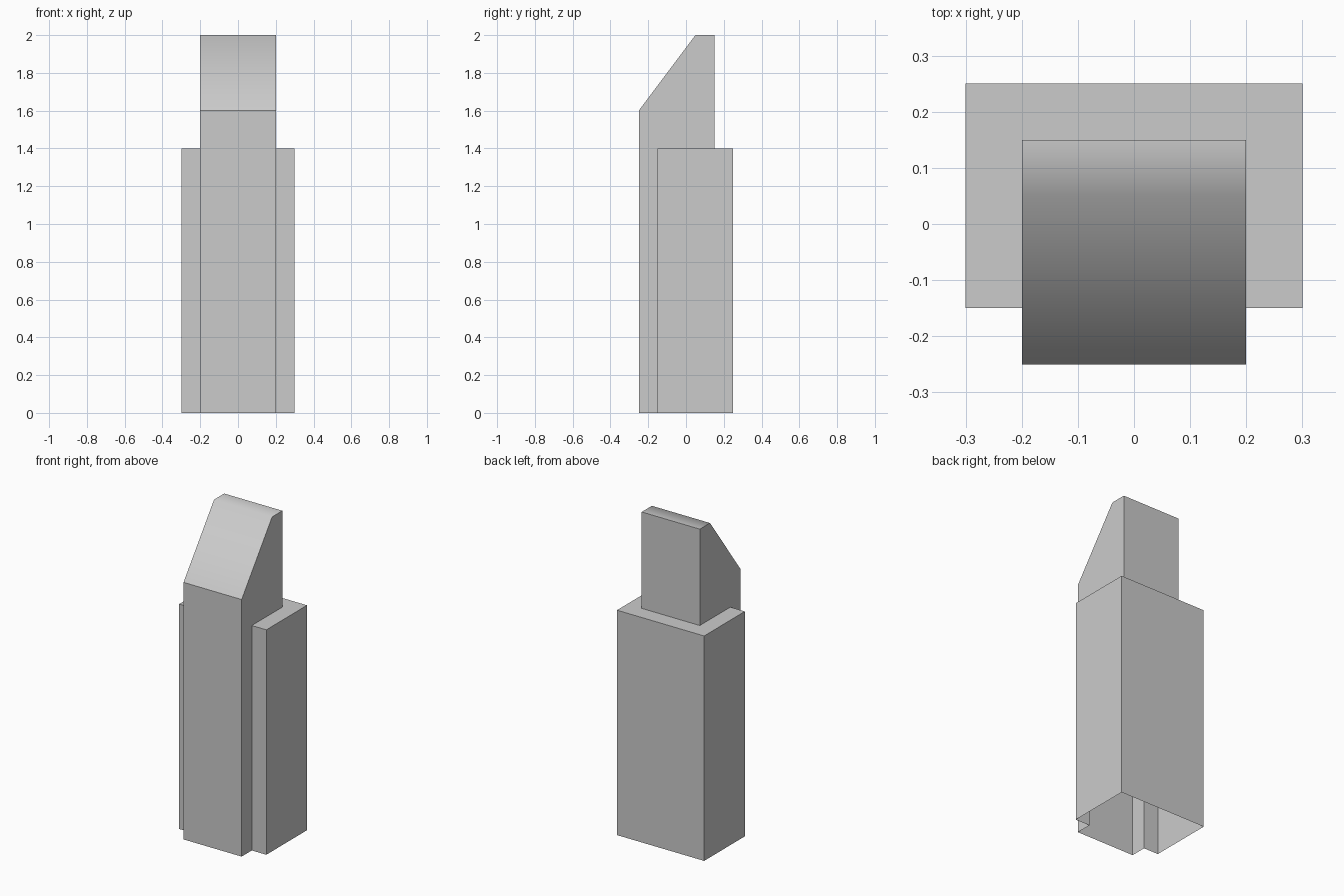
import bpy
import bmesh

if "Cube" in bpy.data.objects:
    bpy.data.objects.remove(bpy.data.objects["Cube"])


def make_object(name, bm):
    mesh = bpy.data.meshes.new(name)
    bm.to_mesh(mesh)
    bm.free()
    obj = bpy.data.objects.new(name, mesh)
    bpy.context.collection.objects.link(obj)
    return obj


# Rear housing: U-shaped ledge with outer walls, open underneath
outline = [(0.2, -0.15), (0.3, -0.15), (0.3, 0.25), (-0.3, 0.25),
           (-0.3, -0.15), (-0.2, -0.15), (-0.2, 0.15), (0.2, 0.15)]
bm = bmesh.new()
top = [bm.verts.new((x, y, 1.4)) for x, y in outline]
base = [bm.verts.new((x, y, 0)) for x, y in outline[:6]]
bm.faces.new(top)
for a in range(5):
    bm.faces.new((base[a], base[a + 1], top[a + 1], top[a]))
make_object("rear_housing", bm)

# Front tower: side profile (y, z) swept across x, only the exposed sides closed
profile = [(-0.25, 0), (-0.15, 0), (-0.15, 1.4), (0.15, 1.4),
           (0.15, 2), (0.05, 2), (-0.25, 1.6)]
bm = bmesh.new()
right = [bm.verts.new((0.2, y, z)) for y, z in profile]
left = [bm.verts.new((-0.2, y, z)) for y, z in profile]
bm.faces.new(right)
bm.faces.new(left[::-1])
back, roof, slope, front = [
    bm.faces.new((right[a], left[a], left[(a + 1) % 7], right[(a + 1) % 7]))
    for a in range(3, 7)]

# Roof and slope blend smoothly, all other edges stay sharp
for face in (roof, slope):
    face.smooth = True
for edge in bm.edges:
    edge.smooth = set(edge.link_faces) == {roof, slope}
make_object("front_tower", bm)
